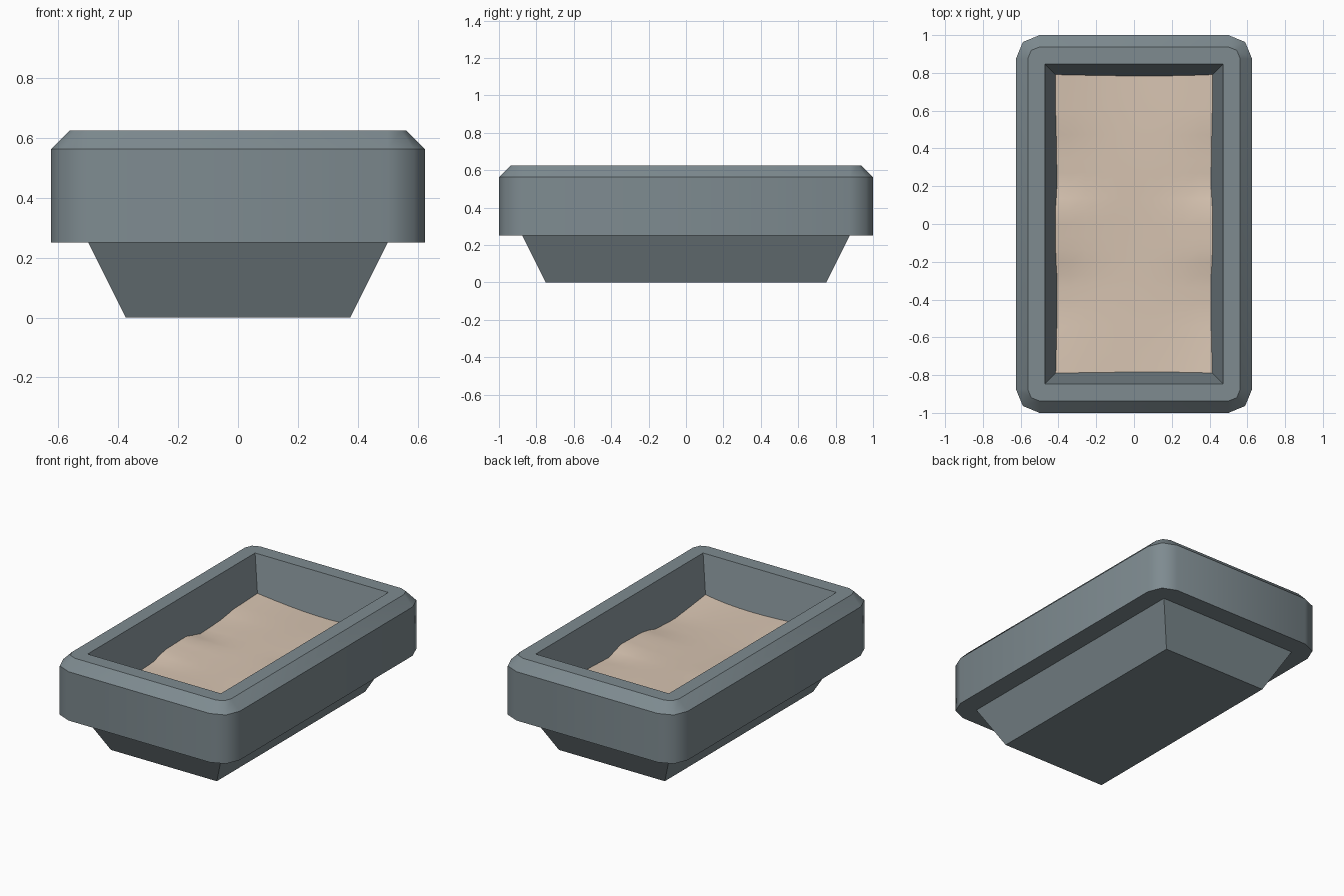
import bpy, bmesh, math

if "Cube" in bpy.data.objects:
    bpy.data.objects.remove(bpy.data.objects["Cube"])


def material(name, rgb):
    m = bpy.data.materials.new(name)
    m.diffuse_color = (*rgb, 1.0)
    m.use_nodes = True
    m.node_tree.nodes["Principled BSDF"].inputs["Base Color"].default_value = m.diffuse_color
    return m


def make_object(name, bm, mat):
    me = bpy.data.meshes.new(name)
    bm.to_mesh(me)
    bm.free()
    me.materials.append(mat)
    ob = bpy.data.objects.new(name, me)
    bpy.context.collection.objects.link(ob)
    return ob


def ring(bm, hx, hy, z, r):
    """Rectangle with two-segment rounded corners; r = 0 gives square corners."""
    verts = []
    for quarter, (sx, sy) in enumerate([(1, 1), (-1, 1), (-1, -1), (1, -1)]):
        for step in range(3):
            a = math.radians(90 * quarter + 45 * step)
            verts.append(bm.verts.new((sx * (hx - r) + r * math.cos(a),
                                       sy * (hy - r) + r * math.sin(a), z)))
    return verts


stone = material("slate grey stone", (0.209, 0.258, 0.280))
sand_mat = material("pale sand", (0.680, 0.550, 0.440))

# Stone trough: tapered foot, wide rim with chamfered top, sloping hollow
sections = [
    (0.375, 0.75, 0.0, 0),
    (0.5, 0.875, 0.25, 0),
    (0.625, 1.0, 0.25, 0.125),
    (0.625, 1.0, 0.5625, 0.125),
    (0.5625, 0.9375, 0.625, 0.0625),
    (0.472, 0.847, 0.625, 0),
    (0.390, 0.765, 0.30, 0),
]
bm = bmesh.new()
rings = [ring(bm, *s) for s in sections]
for k in range(len(rings) - 1):
    lo, hi = rings[k], rings[k + 1]
    for i in range(12):
        j = (i + 1) % 12
        f = bm.faces.new((lo[i], lo[j], hi[j], hi[i]))
        f.smooth = k in (2, 3)          # rim side and chamfer are smooth round the corners
bm.faces.new(rings[0][::-1])
bm.faces.new(rings[-1])
bmesh.ops.remove_doubles(bm, verts=bm.verts, dist=1e-4)
for e in bm.edges:
    if abs(e.verts[0].co.z - e.verts[1].co.z) < 1e-4:
        e.smooth = False                # keep the level edges crisp
bmesh.ops.recalc_face_normals(bm, faces=bm.faces)
make_object("stone_trough", bm, stone)

# Sand: gently uneven surface whose border runs into the sloping walls
profile = [(-0.81, 0.40), (-0.45, 0.365), (-0.25, 0.375), (-0.18, 0.40), (0.08, 0.405),
           (0.19, 0.37), (0.44, 0.38), (0.51, 0.395), (0.81, 0.405)]


def sand_height(x, y):
    for (y0, z0), (y1, z1) in zip(profile, profile[1:]):
        if y <= y1 + 1e-6:
            side = z0 + (z1 - z0) * (y - y0) / (y1 - y0)
            break
    w = (abs(x) / 0.43) ** 2
    middle = 0.375 + 0.008 * math.sin(4 * y + 3 * x)
    return side * w + middle * (1 - w)


bm = bmesh.new()
bmesh.ops.create_grid(bm, x_segments=10, y_segments=24, size=1)
for v in bm.verts:
    v.co.x *= 0.43
    v.co.y *= 0.81
    v.co.z = sand_height(v.co.x, v.co.y)
for f in bm.faces:
    f.smooth = True
make_object("sand", bm, sand_mat)
